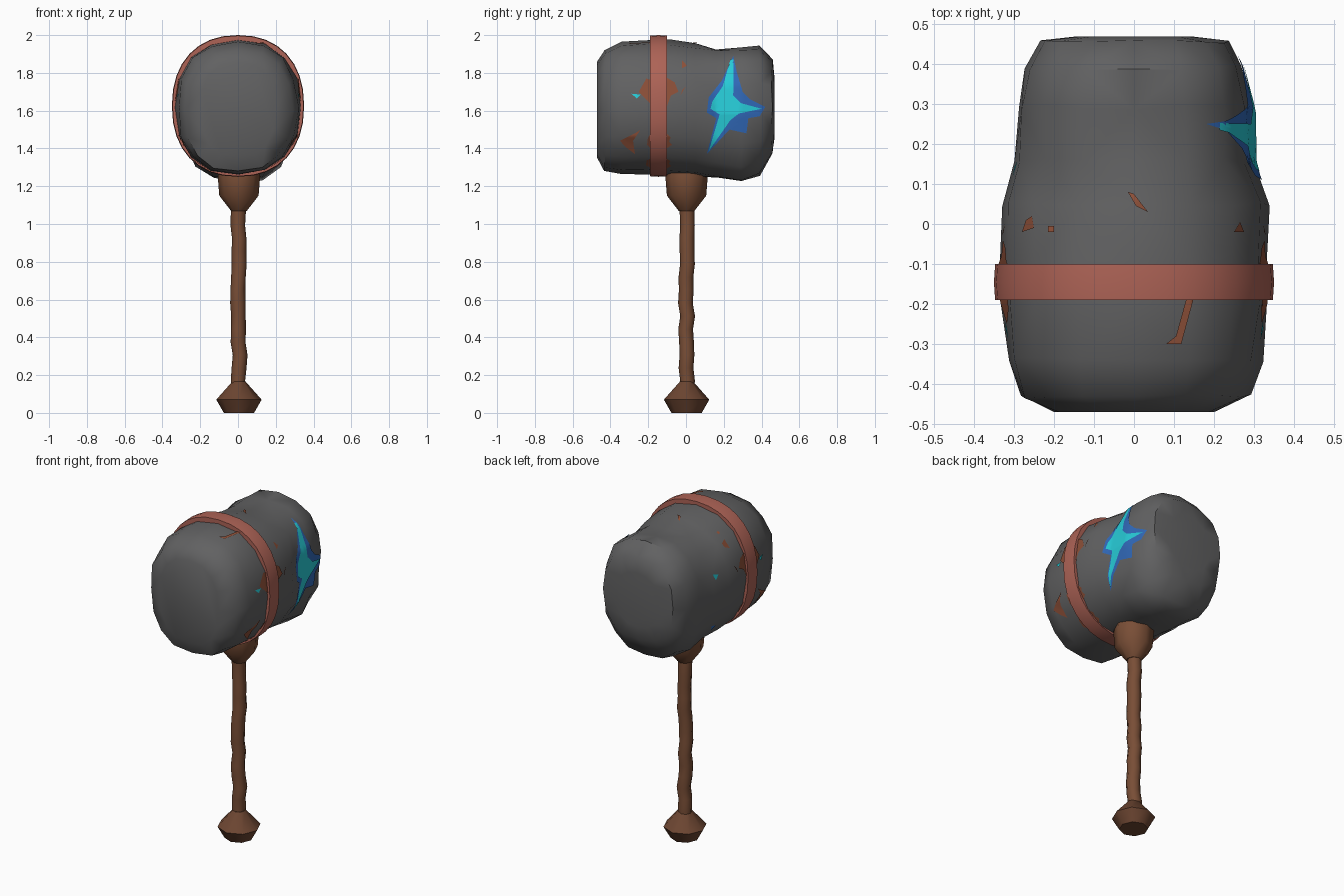
import bpy, bmesh, random
from math import sin, cos, pi, copysign
from mathutils import Vector
from mathutils.bvhtree import BVHTree

random.seed(4)
cube = bpy.data.objects.get("Cube")
if cube:
    bpy.data.objects.remove(cube)


def material(name, colour):
    m = bpy.data.materials.new(name)
    m.use_nodes = True
    m.diffuse_color = (*colour, 1)
    bsdf = m.node_tree.nodes["Principled BSDF"]
    bsdf.inputs["Base Color"].default_value = (*colour, 1)
    bsdf.inputs["Roughness"].default_value = 0.9
    return m


stone = material("grey stone", (0.12, 0.12, 0.122))
wood = material("brown wood", (0.19, 0.076, 0.037))
dark_wood = material("dark wood", (0.15, 0.06, 0.031))
copper = material("red metal", (0.42, 0.125, 0.093))
rust = material("rust", (0.27, 0.08, 0.04))
cyan = material("bright cyan", (0.02, 0.6, 0.68))
blue = material("deep blue", (0.03, 0.14, 0.48))


def finish(name, bm, mat, angle=40):
    bmesh.ops.recalc_face_normals(bm, faces=bm.faces)
    me = bpy.data.meshes.new(name)
    bm.to_mesh(me)
    bm.free()
    me.materials.append(mat)
    ob = bpy.data.objects.new(name, me)
    bpy.context.collection.objects.link(ob)
    bpy.ops.object.select_all(action="DESELECT")
    ob.select_set(True)
    bpy.context.view_layer.objects.active = ob
    bpy.ops.object.shade_smooth_by_angle(angle=angle * pi / 180)
    return ob


def loft(rings, closed=False):
    """Skin rings of points; cap the ends unless the rings loop."""
    bm = bmesh.new()
    loops = [[bm.verts.new(p) for p in ring] for ring in rings]
    pairs = list(zip(loops, loops[1:]))
    if closed:
        pairs.append((loops[-1], loops[0]))
    for a, b in pairs:
        n = len(a)
        for i in range(n):
            j = (i + 1) % n
            bm.faces.new((a[i], a[j], b[j], b[i]))
    if not closed:
        bm.faces.new(loops[0])
        bm.faces.new(loops[-1])
    return bm


def oval(y, rx, low, high, sides, power=2.0, rough=0.0, lobe=0.0):
    """Rounded ring in the x-z plane, uneven and bulging at the diagonals."""
    pts = []
    for i in range(sides):
        a = 2 * pi * i / sides
        c, s = cos(a), sin(a)
        k = 1 + random.uniform(-rough, rough) + lobe * (0.5 - 0.5 * cos(4 * a))
        x = copysign(abs(c) ** (2 / power), c) * rx * k
        z = copysign(abs(s) ** (2 / power), s) * (high - low) / 2 * k
        pts.append((x, y + random.uniform(-rough, rough) * 0.3, (low + high) / 2 + z))
    return pts


# Stone head: y, half width, bottom, top, squareness, roughness, lobes
head_rings = [
    (-0.47, 0.20, 1.35, 1.86, 2.3, 0.0, 0.0), (-0.43, 0.288, 1.28, 1.92, 2.35, 0.02, 0.0),
    (-0.34, 0.318, 1.262, 1.97, 2.3, 0.02, 0.0), (-0.20, 0.335, 1.26, 1.975, 2.25, 0.01, 0.0),
    (-0.09, 0.335, 1.26, 1.975, 2.25, 0.01, 0.0), (0.05, 0.333, 1.255, 1.95, 2.25, 0.02, 0.0),
    (0.16, 0.298, 1.24, 1.93, 2.25, 0.025, 0.03), (0.29, 0.29, 1.225, 1.94, 2.25, 0.025, 0.06),
    (0.39, 0.268, 1.25, 1.94, 2.3, 0.025, 0.05), (0.455, 0.235, 1.37, 1.87, 2.35, 0.015, 0.02),
    (0.468, 0.15, 1.45, 1.78, 2.2, 0.0, 0.0),
]
head_bm = loft([oval(y, rx, lo, hi, 16, *shape) for y, rx, lo, hi, *shape in head_rings])
bmesh.ops.triangulate(head_bm, faces=[f for f in head_bm.faces if len(f.verts) == 4])
head_bm.normal_update()
surface = BVHTree.FromBMesh(head_bm)
finish("stone_head", head_bm, stone, 50)

# Metal band wrapped round the head
band = [oval(y, 0.35 - d, 1.25 + d, 2.0 - d, 32, 2.25)
        for y, d in ((-0.19, 0.003), (-0.145, 0), (-0.10, 0.003), (-0.10, 0.05), (-0.19, 0.05))]
finish("metal_band", loft(band, closed=True), copper)

# Ways of placing a flat outline outside the head: start point and aim
PLACE = {
    "plus_x": lambda a, b: (Vector((3, a, b)), Vector((-1, 0, 0))),
    "minus_x": lambda a, b: (Vector((-3, a, b)), Vector((1, 0, 0))),
    "top": lambda a, b: (Vector((a, b, 3)), Vector((0, 0, -1))),
    "round": lambda a, b: (Vector((2 * cos(a), b, 1.61 + 2 * sin(a))),
                           Vector((-cos(a), 0, -sin(a)))),
}


def plate(name, outline, side, mat, lift=0.005):
    """Thin painted patch draped on the head from one side."""
    bm = bmesh.new()
    bm.faces.new([bm.verts.new((a, b, 0)) for a, b in outline])
    bmesh.ops.triangulate(bm, faces=bm.faces)
    bmesh.ops.subdivide_edges(bm, edges=bm.edges, cuts=5, use_grid_fill=True)
    for v in bm.verts:
        start, aim = PLACE[side](v.co.x, v.co.y)
        v.co = surface.ray_cast(start, aim)[0] - aim * lift
    ob = finish(name, bm, mat)
    # Keep the patch facing outwards
    face = ob.data.polygons[0]
    if face.normal.dot(face.center - Vector((0, face.center.y, 1.61))) < 0:
        ob.data.flip_normals()


# Glowing bolt with its darker halo
plate("bolt_halo", [(0.25, 1.89), (0.27, 1.80), (0.30, 1.70), (0.34, 1.66), (0.42, 1.62),
                    (0.39, 1.57), (0.33, 1.56), (0.32, 1.48), (0.23, 1.50), (0.11, 1.37),
                    (0.16, 1.56), (0.11, 1.59), (0.12, 1.67), (0.19, 1.76)], "plus_x", blue)
plate("bolt_core", [(0.235, 1.87), (0.252, 1.87), (0.25, 1.68), (0.29, 1.64), (0.40, 1.61),
                    (0.28, 1.585), (0.235, 1.55), (0.12, 1.385), (0.178, 1.58),
                    (0.13, 1.61), (0.14, 1.65), (0.195, 1.73)], "plus_x", cyan, 0.009)

# Rust flakes and small chips beside the band
for side in ("plus_x", "minus_x"):
    plate("rust_upper_" + side, [(-0.25, 1.70), (-0.21, 1.77), (-0.18, 1.76),
                                 (-0.18, 1.63), (-0.22, 1.67)], side, rust)
    plate("rust_back_" + side, [(-0.11, 1.78), (-0.06, 1.75), (-0.04, 1.70),
                                (-0.08, 1.68), (-0.11, 1.60)], side, rust)
    plate("rust_lower_" + side, [(-0.35, 1.44), (-0.27, 1.48), (-0.24, 1.50), (-0.28, 1.44),
                                 (-0.27, 1.37), (-0.31, 1.40)], side, rust)
    plate("rust_fleck_" + side, [(-0.03, 1.68), (0.0, 1.73), (-0.02, 1.71)], side, rust)
    plate("cyan_chip_" + side, [(-0.29, 1.69), (-0.24, 1.685), (-0.26, 1.665)], side, cyan)
plate("cyan_chip_back", [(0.12, 1.72), (0.16, 1.73), (0.14, 1.69)], "minus_x", cyan)
plate("blue_chip_back", [(0.11, 1.40), (0.15, 1.41), (0.13, 1.37)], "minus_x", blue)
for i, pts in enumerate((
        [(0.13, -0.19), (0.148, -0.19), (0.118, -0.30), (0.08, -0.30), (0.105, -0.28)],
        [(-0.015, 0.08), (0.0, 0.075), (0.035, 0.03), (0.005, 0.045)],
        [(-0.28, -0.02), (-0.25, -0.01), (-0.255, 0.02), (-0.27, 0.01)],
        [(0.25, -0.02), (0.275, -0.02), (0.265, 0.005)],
        [(-0.215, -0.02), (-0.2, -0.02), (-0.2, -0.005), (-0.215, -0.005)])):
    plate(f"rust_top_{i + 1}", pts, "top", rust)

# Jagged rust creeping out from the underside edges of the band
for i, degrees in enumerate((210, 235, 305, 330)):
    a = degrees * pi / 180
    for edge, way in ((-0.105, 1), (-0.185, -1)):
        reach = way * random.uniform(0.02, 0.035)
        plate(f"rust_edge_{i + 1}_{'back' if way > 0 else 'front'}",
              [(a - 0.13, edge), (a - 0.06, edge + reach), (a, edge + reach * 0.5),
               (a + 0.07, edge + reach * 0.8), (a + 0.14, edge)], "round", rust, 0.004)


def disc(z, r, sides=8, wobble=0.0):
    dx, dy = (random.uniform(-wobble, wobble) for _ in range(2))
    return [(0.005 + dx + r * cos(2 * pi * i / sides) * random.uniform(1 - wobble * 9, 1 + wobble * 9),
             0.003 + dy + r * sin(2 * pi * i / sides), z) for i in range(sides)]


# Gnarled wooden handle
levels = 16
handle = [disc(0.10 + 1.03 * i / (levels - 1), 0.039, wobble=0.006) for i in range(levels)]
finish("wooden_handle", loft(handle), wood, 60)

# Flared collar under the head and faceted pommel at the foot
for name, mat, profile in (
        ("handle_collar", wood, ((1.07, 0.042), (1.15, 0.104), (1.25, 0.112), (1.32, 0.10))),
        ("handle_pommel", dark_wood, ((0.0, 0.08), (0.07, 0.12), (0.165, 0.036)))):
    finish(name, loft([disc(z, r) for z, r in profile]), mat, 48)
